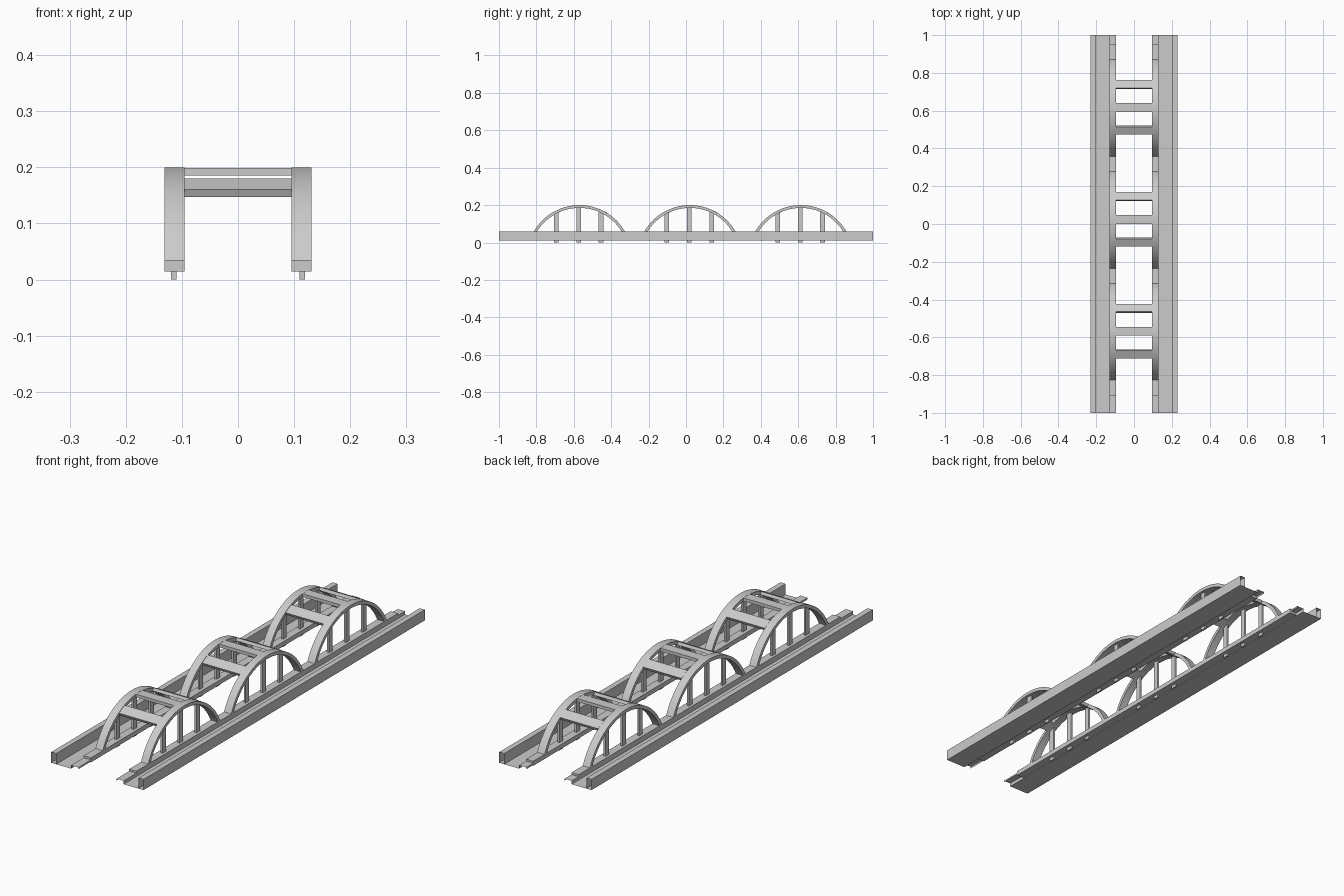
import bpy, bmesh, math
from mathutils import Matrix

if "Cube" in bpy.data.objects:
    bpy.data.objects.remove(bpy.data.objects["Cube"])

CENTRES = (-0.570, 0.021, 0.614)   # arch positions along y
R_OUT, R_IN, ZC = 0.281, 0.266, -0.081  # arch radii and centre height
STEP = 0.124                        # spacing of hangers and braces


def finish(name, bm):
    me = bpy.data.meshes.new(name)
    bm.to_mesh(me)
    bm.free()
    ob = bpy.data.objects.new(name, me)
    bpy.context.collection.objects.link(ob)
    return ob


def add_box(bm, lo, hi, tilt=0.0, smooth=False):
    size = [b - a for a, b in zip(lo, hi)]
    mid = [(a + b) / 2 for a, b in zip(lo, hi)]
    m = Matrix.Translation(mid) @ Matrix.Rotation(tilt, 4, 'X') @ Matrix.Diagonal((*size, 1))
    bmesh.ops.create_cube(bm, size=1, matrix=m)


def mirror(ob):
    ob.modifiers.new("mirror", 'MIRROR').use_axis = (True, False, False)


# Walkway: thin folded sheet running the full length, open at the ends
bm = bmesh.new()
profile = [(.095, .018), (.095, .026), (.131, .026), (.131, .011), (.23, .011),
           (.23, .059), (.205, .059), (.205, .011)]
rows = [[bm.verts.new((x, y, z)) for x, z in profile] for y in (-1, 1)]
for i in range(len(profile) - 1):
    bm.faces.new((rows[0][i], rows[0][i + 1], rows[1][i + 1], rows[1][i]))
mirror(finish("walkway", bm))

# Curb beam carrying the arches
bm = bmesh.new()
add_box(bm, (.095, -.91, .0145), (.131, .95, .035))
mirror(finish("curb_beam", bm))

# Arches: curved rectangular bars
N = 32
for n, yc in enumerate(CENTRES):
    bm = bmesh.new()
    a_end = math.acos((.03 - ZC) / R_OUT)
    rings = []
    for i in range(N + 1):
        a = -a_end + 2 * a_end * i / N
        rings.append([bm.verts.new((x, yc + r * math.sin(a), ZC + r * math.cos(a)))
                      for x, r in ((.095, R_OUT), (.131, R_OUT), (.131, R_IN), (.095, R_IN))])
    for p, q in zip(rings, rings[1:]):
        for k in range(4):
            j = (k + 1) % 4
            bm.faces.new((p[k], p[j], q[j], q[k]))
    bm.faces.new(rings[0])
    bm.faces.new(rings[-1][::-1])
    bmesh.ops.recalc_face_normals(bm, faces=bm.faces)
    arch = finish(f"arch_{n + 1}", bm)
    mirror(arch)
    bpy.ops.object.select_all(action='DESELECT')
    bpy.context.view_layer.objects.active = arch
    arch.select_set(True)
    bpy.ops.object.shade_smooth_by_angle()

    # Hangers from the arch down through the curb
    bm = bmesh.new()
    for k in (-1, 0, 1):
        dy = k * .12
        top = ZC + math.sqrt(R_IN ** 2 - dy ** 2) + .003
        y = yc - .004 + dy
        add_box(bm, (.110, y - .0125, 0), (.119, y + .0125, top))
    mirror(finish(f"hangers_{n + 1}", bm))

    # Cross braces joining both arches, following their slope
    bm = bmesh.new()
    for k in (-1, 0, 1):
        a = math.asin(k * STEP / R_OUT)
        r = R_OUT - .008
        y, z = yc + .003 + r * math.sin(a), ZC + r * math.cos(a)
        add_box(bm, (-.096, y - .023, z - .007), (.096, y + .023, z + .007), tilt=-a)
    finish(f"cross_braces_{n + 1}", bm)
